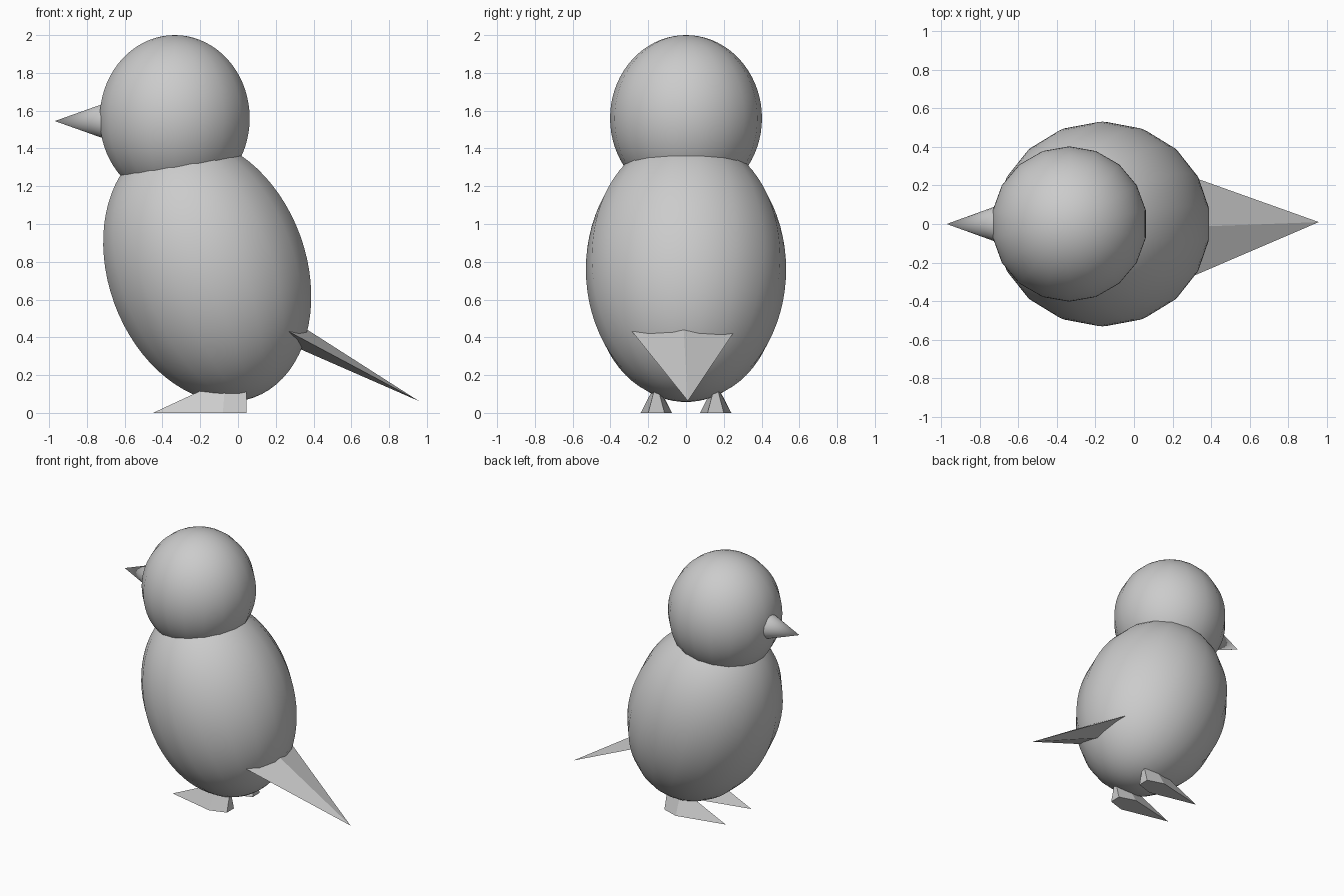
import bpy, bmesh, math
from mathutils import Matrix, Vector

if "Cube" in bpy.data.objects:
    bpy.data.objects.remove(bpy.data.objects["Cube"])


def make_object(name, bm, smooth):
    bmesh.ops.recalc_face_normals(bm, faces=bm.faces[:])
    for f in bm.faces:
        f.smooth = smooth and len(f.verts) <= 4
    mesh = bpy.data.meshes.new(name)
    bm.to_mesh(mesh)
    bm.free()
    obj = bpy.data.objects.new(name, mesh)
    bpy.context.collection.objects.link(obj)
    return obj


def ellipsoid(name, centre, radii, tilt=0.0):
    bm = bmesh.new()
    bmesh.ops.create_uvsphere(bm, u_segments=18, v_segments=36, radius=1)
    bm.transform(Matrix.Translation(centre)
                 @ Matrix.Rotation(math.radians(tilt), 4, 'Y')
                 @ Matrix.Diagonal((*radii, 1)))
    return make_object(name, bm, True)


def spike(name, base, tip, side, thick, count, smooth):
    """Cone from base to tip; side = half width in y, thick = half height."""
    base, tip = Vector(base), Vector(tip)
    axis = (tip - base).normalized()
    up = axis.cross(Vector((0, 1, 0))).normalized()
    bm = bmesh.new()
    ring = []
    for i in range(count):
        a = 2 * math.pi * i / count
        ring.append(bm.verts.new(base + Vector((0, side * math.cos(a), 0))
                                 + up * thick * math.sin(a)))
    apex = bm.verts.new(tip)
    bm.faces.new(ring)
    for i in range(count):
        bm.faces.new((ring[i], ring[(i + 1) % count], apex))
    return make_object(name, bm, smooth)


def foot(name, y):
    # Kite-shaped sole tapering up to a narrow ankle hidden in the body
    sole = [(-0.45, 0), (-0.08, 0.083), (0.045, 0.043),
            (0.045, -0.043), (-0.08, -0.083)]
    ankle = [(-0.17, 0), (-0.07, 0.016), (0.045, 0.009),
             (0.045, -0.009), (-0.07, -0.016)]
    bm = bmesh.new()
    low = [bm.verts.new((px, y + py, 0)) for px, py in sole]
    high = [bm.verts.new((px, y + py, 0.13)) for px, py in ankle]
    bm.faces.new(low[::-1])
    bm.faces.new(high)
    for i in range(5):
        j = (i + 1) % 5
        bm.faces.new((low[i], low[j], high[j], high[i]))
    return make_object(name, bm, False)


# Leaning egg-shaped body and upright head
ellipsoid("body", (-0.163, 0, 0.76), (0.532, 0.53, 0.722), -20)
ellipsoid("head", (-0.335, 0, 1.56), (0.403, 0.402, 0.44))

# Round beak
spike("beak", (-0.69, 0, 1.545), (-0.97, 0, 1.545), 0.101, 0.101, 18, True)

# Flattened four-sided tail
spike("tail", (0.27, -0.015, 0.43), (0.957, 0.01, 0.063), 0.27, 0.061, 4, False)

# Pair of feet
for label, side in (("left", -1), ("right", 1)):
    foot(label + "_foot", side * 0.157)
